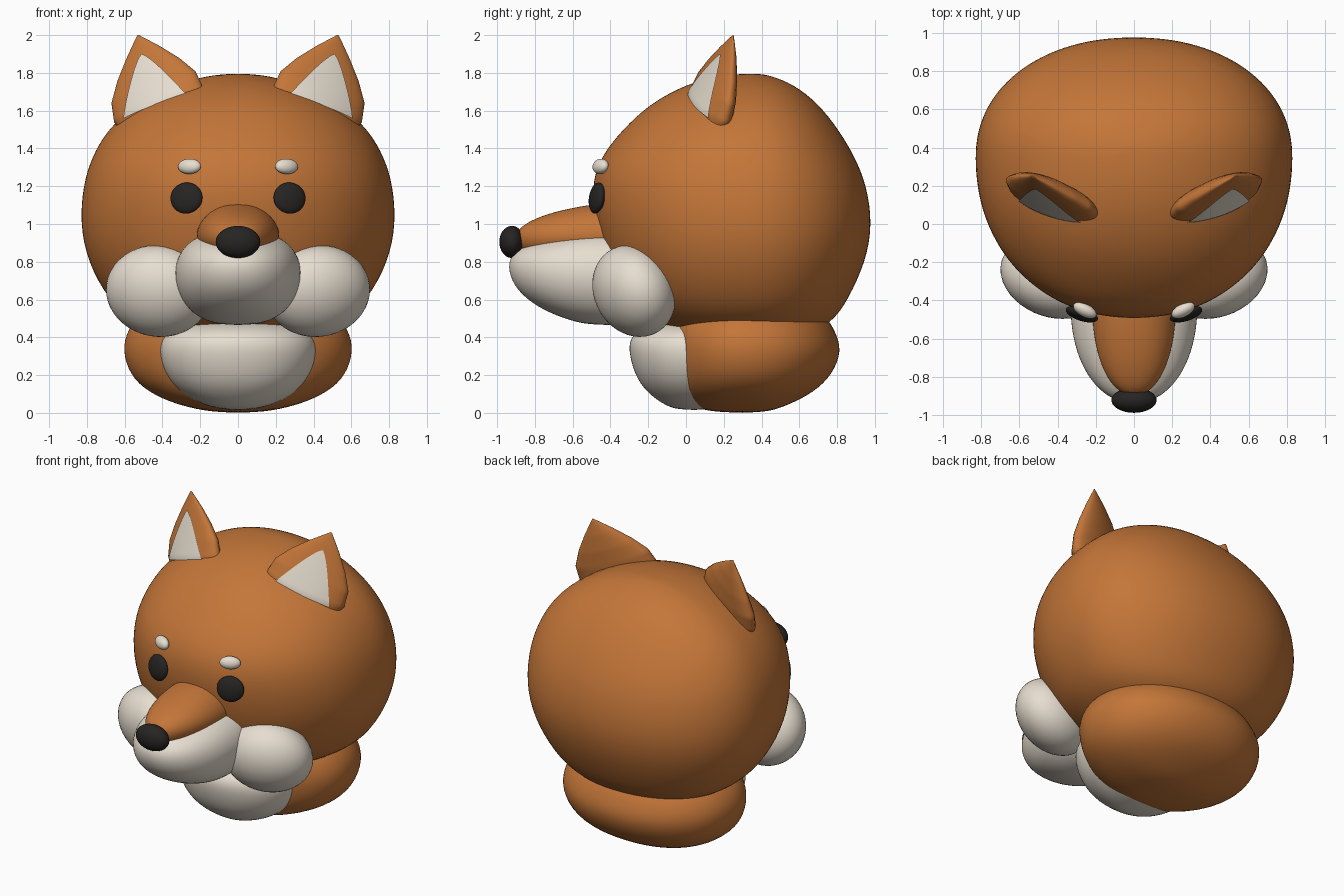
import bpy, bmesh
from math import sin, cos, pi, radians
from mathutils import Vector, Euler, Matrix

if "Cube" in bpy.data.objects:
    bpy.data.objects.remove(bpy.data.objects["Cube"])


def material(name, rgb):
    m = bpy.data.materials.new(name)
    m.diffuse_color = (*rgb, 1)
    m.use_nodes = True
    m.node_tree.nodes["Principled BSDF"].inputs["Base Color"].default_value = m.diffuse_color
    return m


ORANGE = material("orange_fur", (0.55, 0.18, 0.04))
WHITE = material("cream_fur", (0.80, 0.73, 0.63))
BLACK = material("black", (0.02, 0.018, 0.016))


def finish(name, bm, mat, subsurf=0):
    bmesh.ops.recalc_face_normals(bm, faces=bm.faces)
    me = bpy.data.meshes.new(name)
    bm.to_mesh(me)
    bm.free()
    me.materials.append(mat)
    for p in me.polygons:
        p.use_smooth = True
    ob = bpy.data.objects.new(name, me)
    bpy.context.collection.objects.link(ob)
    if subsurf:
        mod = ob.modifiers.new("smooth", 'SUBSURF')
        mod.levels = mod.render_levels = subsurf
    return ob


def skin(bm, rings, closed=True):
    """Bridge equally sized rows of points with quads."""
    rows = [[bm.verts.new(p) for p in r] for r in rings]
    n = len(rows[0])
    for a, b in zip(rows, rows[1:]):
        for i in range(n if closed else n - 1):
            j = (i + 1) % n
            bm.faces.new((a[i], a[j], b[j], b[i]))
    if closed:
        bm.faces.new(rows[0])
        bm.faces.new(rows[-1])


def spow(v, e):
    return abs(v) ** e * (1 if v >= 0 else -1)


def loft(name, mat, mid, levels, e=0.94, n=36):
    """Stack of rounded rings: (z, half width, front y, back y)."""
    bm = bmesh.new()
    rings = []
    for z, w, yf, yb in levels:
        ring = []
        for i in range(n):
            a = 2 * pi * i / n
            c, s = spow(cos(a), e), spow(sin(a), e)
            ring.append((w * c, mid + s * (yb - mid if s > 0 else mid - yf), z))
        rings.append(ring)
    skin(bm, rings)
    return finish(name, bm, mat, 2)


def blob(name, mat, loc, radii, rot=(0, 0, 0)):
    bm = bmesh.new()
    m = (Matrix.Translation(loc) @ Euler([radians(r) for r in rot]).to_matrix().to_4x4()
         @ Matrix.Diagonal((*radii, 1)))
    bmesh.ops.create_uvsphere(bm, u_segments=40, v_segments=24, radius=1, matrix=m)
    return finish(name, bm, mat)


# Head, neck and chest
loft("head", ORANGE, 0.35, [
    (0.38, .30, .02, .60), (0.48, .56, -.18, .78), (0.60, .69, -.33, .86),
    (0.80, .80, -.43, .955), (1.00, .84, -.485, .99), (1.20, .825, -.505, .96),
    (1.35, .78, -.46, .90), (1.50, .695, -.34, .81), (1.64, .54, -.19, .70),
    (1.74, .34, .0, .57), (1.785, .16, .17, .45), (1.795, .05, .30, .39)])
loft("neck", ORANGE, 0.32, [
    (0.0, .12, .15, .42), (0.04, .32, .0, .54), (0.11, .48, -.06, .68),
    (0.20, .575, -.09, .775), (0.33, .615, -.105, .83), (0.44, .59, -.10, .79),
    (0.55, .50, -.05, .72), (0.60, .3, .1, .5)])
loft("chest", WHITE, 0.06, [
    (0.015, .08, -.05, .12), (0.05, .21, -.13, .2), (0.12, .32, -.22, .2),
    (0.20, .385, -.27, .2), (0.30, .42, -.30, .2), (0.39, .415, -.305, .2),
    (0.45, .35, -.24, .2), (0.49, .2, -.1, .15)])

# Muzzle with orange bridge and nose
loft("muzzle", WHITE, -0.42, [
    (0.465, .10, -.52, -.3), (0.50, .20, -.65, -.2), (0.56, .275, -.79, -.2),
    (0.65, .325, -.90, -.2), (0.75, .34, -.945, -.2), (0.84, .315, -.935, -.2),
    (0.90, .265, -.83, -.2), (0.94, .20, -.65, -.2), (0.96, .1, -.5, -.3)])
loft("muzzle_bridge", ORANGE, -0.42, [
    (0.82, .12, -.80, -.3), (0.86, .19, -.885, -.3), (0.92, .225, -.905, -.3),
    (0.98, .215, -.89, -.3), (1.03, .185, -.80, -.3), (1.07, .14, -.68, -.3),
    (1.10, .08, -.52, -.35), (1.105, .03, -.46, -.38)])
blob("nose", BLACK, (0, -.922, .905), (.118, .066, .085))

# Ear: tapered leaf-shaped sections between base and tip
BASE, TIP = Vector((.42, .13, 1.63)), Vector((.53, .25, 2.0))
U = Vector((.88, .30, -.34)).normalized()
N = U.cross(TIP - BASE).normalized()
PROFILE = [(-.25, .23, .08, .09), (0, .265, .085, .09), (.25, .25, .065, .08),
           (.5, .185, .045, .065), (.75, .10, .025, .04), (.92, .035, .01, .015),
           (1, .004, .002, .002)]


def profile_at(t):
    for a, b in zip(PROFILE, PROFILE[1:]):
        if t <= b[0]:
            f = (t - a[0]) / (b[0] - a[0])
            return [p + (q - p) * f for p, q in zip(a[1:], b[1:])]
    return PROFILE[-1][1:]


def mirrored(p, s):
    return (p.x * s, p.y, p.z)


for side, s in (("left", -1), ("right", 1)):
    bm = bmesh.new()
    rings = []
    for k in range(31):
        t = -.25 + 1.25 * k / 30
        w, df, db = profile_at(t)
        c = BASE.lerp(TIP, t)
        rings.append([mirrored(c + U * w * cos(a) + N * sin(a) * (df if sin(a) > 0 else db), s)
                      for a in (2 * pi * i / 28 for i in range(28))])
    skin(bm, rings)
    finish("ear_" + side, bm, ORANGE)

    # Cream inner ear following the front of the ear
    bm = bmesh.new()
    rows = []
    for k in range(17):
        v = k / 16
        t = -.05 + .76 * v
        w, df, _ = profile_at(t)
        hw = .185 * (1 - v) ** .8 + .002
        row = []
        for i in range(13):
            x = hw * (i / 6 - 1)
            d = df * max(0, 1 - (x / w) ** 2) ** .5 + .008
            row.append(mirrored(BASE.lerp(TIP, t) + U * x + N * d, s))
        rows.append(row if s > 0 else row[::-1])
    skin(bm, rows, closed=False)
    finish("inner_ear_" + side, bm, WHITE)

    # Cheek, eye and brow
    blob("cheek_" + side, WHITE, (.42 * s, -.275, .645), (.285, .205, .25), (25, 0, 18 * s))
    blob("eye_" + side, BLACK, (.273 * s, -.472, 1.137), (.088, .034, .083), (-8, 0, 18 * s))
    blob("brow_" + side, WHITE, (.257 * s, -.452, 1.305), (.066, .034, .041), (-18, 0, 27 * s))
